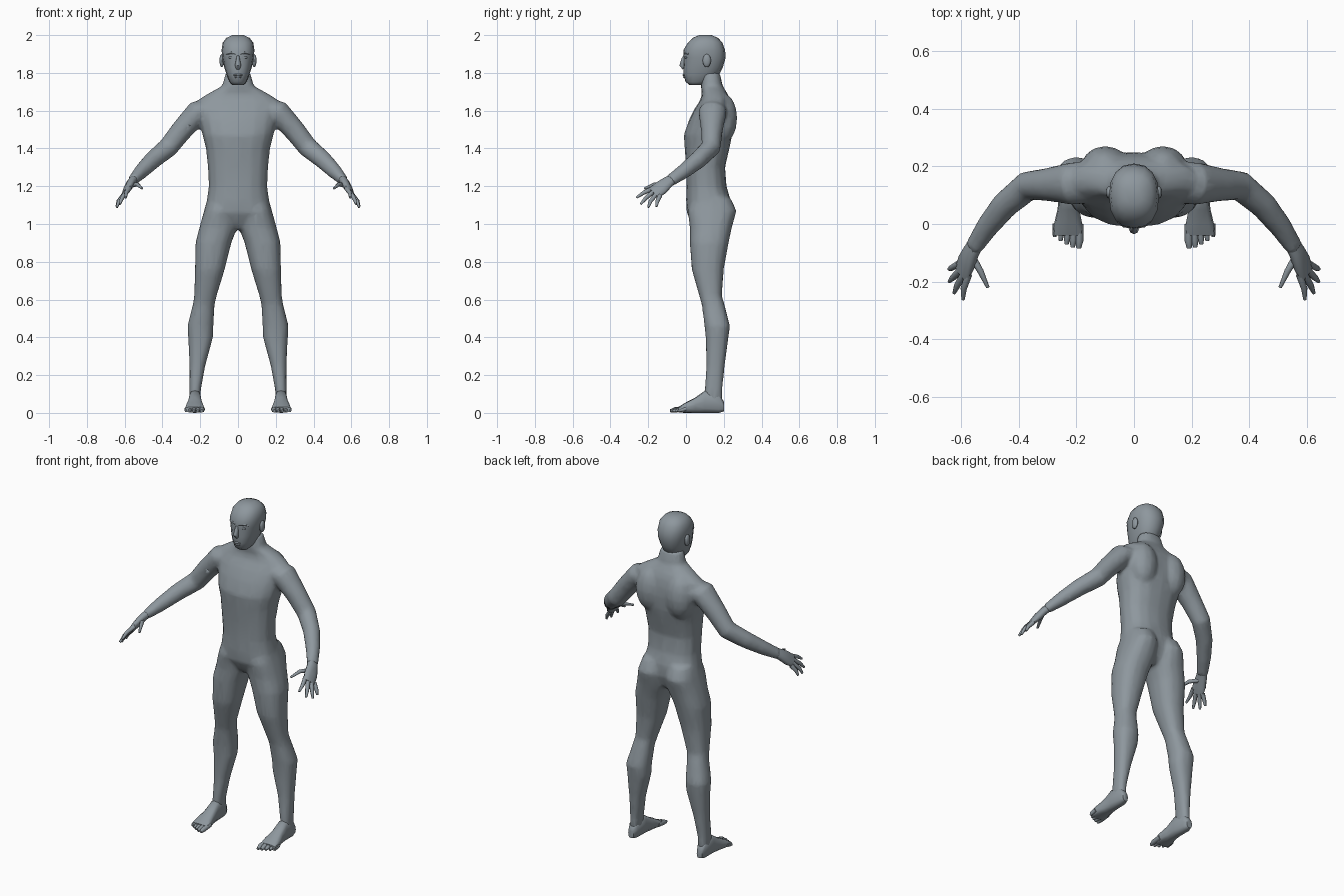
import bpy, bmesh, math
from mathutils import Vector, Matrix

skin = bpy.data.materials.new("grey skin")
skin.diffuse_color = (0.27, 0.31, 0.34, 1)


def loft(bm, rings):
    """Bridge rings of points and cap both ends."""
    rows = [[bm.verts.new(p) for p in r] for r in rings]
    n = len(rows[0])
    for a, b in zip(rows, rows[1:]):
        for i in range(n):
            j = (i + 1) % n
            bm.faces.new((a[i], a[j], b[j], b[i]))
    bm.faces.new(rows[0])
    bm.faces.new(rows[-1])


def unit_ring(n, p):
    """Rounded-square outline; p below 1 makes it boxier."""
    out = []
    for i in range(n):
        t = 2 * math.pi * i / n
        c, s = math.cos(t), math.sin(t)
        out.append((math.copysign(abs(c) ** p, c), math.copysign(abs(s) ** p, s)))
    return out


def slices(bm, axis, rows, s=1, n=16, p=0.85):
    """Loft rows of (position, x0, x1, q0, q1) along z (q is y) or y (q is z)."""
    rings = []
    for pos, x0, x1, q0, q1 in rows:
        ring = []
        for c, d in unit_ring(n, p):
            x = s * ((x0 + x1) / 2 + c * (x1 - x0) / 2)
            q = (q0 + q1) / 2 + d * (q1 - q0) / 2
            ring.append((x, q, pos) if axis == "z" else (x, pos, q))
        rings.append(ring)
    loft(bm, rings)


def tube(bm, path, radii, s=1, ref=(0, 1, 0), n=10, p=1.0):
    """Loft along a path; each radius is (along ref, across ref)."""
    pts = [Vector(q) for q in path]
    rings = []
    for i, c in enumerate(pts):
        t = (pts[min(i + 1, len(pts) - 1)] - pts[max(i - 1, 0)]).normalized()
        u = Vector(ref)
        u = (u - t * u.dot(t)).normalized()
        v = t.cross(u)
        a, b = radii[i]
        ring = [c + u * a * x + v * b * y for x, y in unit_ring(n, p)]
        rings.append([(s * q.x, q.y, q.z) for q in ring])
    loft(bm, rings)


def ball(bm, centre, size, s=1):
    m = Matrix.Translation((s * centre[0], centre[1], centre[2])) @ Matrix.Diagonal((*size, 1))
    bmesh.ops.create_uvsphere(bm, u_segments=12, v_segments=8, radius=1, matrix=m)


def finish(bm, name, angle=50):
    bmesh.ops.recalc_face_normals(bm, faces=bm.faces)
    me = bpy.data.meshes.new(name)
    bm.to_mesh(me)
    bm.free()
    me.materials.append(skin)
    ob = bpy.data.objects.new(name, me)
    bpy.context.collection.objects.link(ob)
    bpy.ops.object.select_all(action="DESELECT")
    ob.select_set(True)
    bpy.context.view_layer.objects.active = ob
    bpy.ops.object.shade_smooth_by_angle(angle=math.radians(angle))
    return ob


# Body: torso, neck, arms and legs fused into one skin
bm = bmesh.new()
torso = [(0.97, 0.05, 0.06, 0.19), (1.0, 0.12, 0.035, 0.215), (1.06, 0.175, 0.003, 0.235),
         (1.13, 0.165, 0.0, 0.235), (1.2, 0.155, 0.003, 0.215), (1.3, 0.16, 0.0, 0.207),
         (1.4, 0.17, -0.007, 0.23), (1.47, 0.188, -0.012, 0.245), (1.55, 0.205, 0.015, 0.25),
         (1.61, 0.215, 0.045, 0.245), (1.655, 0.215, 0.075, 0.235), (1.69, 0.16, 0.085, 0.22),
         (1.73, 0.085, 0.078, 0.195), (1.80, 0.066, 0.085, 0.18)]
slices(bm, "z", [(z, -w, w, f, b) for z, w, f, b in torso])

leg = [(1.14, 0.01, 0.16, 0.03, 0.235), (1.07, 0.004, 0.18, 0.008, 0.268),
       (0.98, 0.004, 0.205, 0.02, 0.243), (0.90, 0.035, 0.225, 0.02, 0.226),
       (0.76, 0.07, 0.228, 0.03, 0.2), (0.62, 0.113, 0.232, 0.07, 0.19),
       (0.57, 0.124, 0.24, 0.084, 0.205), (0.46, 0.13, 0.268, 0.098, 0.233),
       (0.40, 0.132, 0.264, 0.104, 0.225), (0.25, 0.173, 0.257, 0.108, 0.205),
       (0.12, 0.197, 0.257, 0.098, 0.192), (0.05, 0.2, 0.258, 0.1, 0.193)]
arm = [(0.12, 0.15, 1.61), (0.215, 0.14, 1.59), (0.30, 0.137, 1.494), (0.37, 0.132, 1.405),
       (0.45, 0.065, 1.34), (0.51, -0.01, 1.28), (0.56, -0.085, 1.228)]
arm_radii = [(0.07, 0.055), (0.075, 0.066), (0.058, 0.058), (0.052, 0.054),
             (0.047, 0.048), (0.04, 0.04), (0.034, 0.027)]
for s in (-1, 1):
    slices(bm, "z", leg, s)
    tube(bm, arm, arm_radii, s, n=14)
    ball(bm, (0.1, 0.2, 1.56), (0.085, 0.072, 0.13), s)  # shoulder blade
body = finish(bm, "body")
remesh = body.modifiers.new("fuse", "REMESH")
remesh.mode = "VOXEL"
remesh.voxel_size = 0.011
remesh.use_smooth_shade = True
smooth = body.modifiers.new("soften", "SMOOTH")
smooth.factor = 0.5
smooth.iterations = 5
dec = body.modifiers.new("simplify", "DECIMATE")
dec.ratio = 0.25

# Head
bm = bmesh.new()
head = [(1.735, 0.03, 0.02, 0.08), (1.752, 0.045, -0.002, 0.13), (1.79, 0.06, -0.014, 0.175),
        (1.83, 0.073, -0.014, 0.195), (1.88, 0.083, -0.013, 0.21), (1.92, 0.087, -0.014, 0.207),
        (1.96, 0.081, 0.01, 0.193), (1.985, 0.062, 0.035, 0.17), (2.0, 0.03, 0.07, 0.135)]
slices(bm, "z", [(z, -w, w, f, b) for z, w, f, b in head])
finish(bm, "head")

# Face details
bm = bmesh.new()
tube(bm, [(0, 0.0, 1.9), (0, -0.013, 1.87), (0, -0.02, 1.84), (0, -0.01, 1.822)],
     [(0.01, 0.008), (0.012, 0.01), (0.015, 0.017), (0.008, 0.01)], n=8)
finish(bm, "nose")
bm = bmesh.new()
ball(bm, (0, -0.01, 1.789), (0.024, 0.008, 0.006))
ball(bm, (0, -0.008, 1.778), (0.02, 0.008, 0.006))
finish(bm, "lips")
for side, s in (("left", 1), ("right", -1)):
    bm = bmesh.new()
    ball(bm, (0.035, 0.001, 1.882), (0.016, 0.009, 0.007), s)
    finish(bm, side + "_eye")
    bm = bmesh.new()
    tube(bm, [(0.012, -0.009, 1.9), (0.035, -0.005, 1.906), (0.062, 0.014, 1.9)],
         [(0.006, 0.006), (0.007, 0.007), (0.004, 0.004)], s, n=6)
    finish(bm, side + "_brow")
    bm = bmesh.new()
    ball(bm, (0.086, 0.11, 1.865), (0.012, 0.022, 0.035), s)
    finish(bm, side + "_ear")

    # Hand: flat palm, four fingers and a thumb
    bm = bmesh.new()
    across = (0.03, 0.05, -0.04)
    tube(bm, [(0.545, -0.063, 1.243), (0.565, -0.095, 1.222), (0.583, -0.135, 1.19),
              (0.598, -0.172, 1.162)],
         [(0.027, 0.022), (0.033, 0.022), (0.043, 0.02), (0.04, 0.013)], s, across, 10, 0.85)
    fingers = [((0.575, -0.175, 1.188), (0.592, -0.225, 1.165), (0.594, -0.262, 1.14)),
               ((0.59, -0.172, 1.172), (0.615, -0.215, 1.135), (0.625, -0.24, 1.105)),
               ((0.602, -0.158, 1.158), (0.63, -0.188, 1.12), (0.642, -0.2, 1.088)),
               ((0.608, -0.138, 1.15), (0.633, -0.152, 1.12), (0.643, -0.157, 1.092)),
               ((0.562, -0.115, 1.205), (0.533, -0.165, 1.21), (0.508, -0.22, 1.188))]
    for f in fingers:
        tube(bm, f, [(0.013, 0.013), (0.011, 0.011), (0.006, 0.006)], s, across, 8)
    finish(bm, side + "_hand")

    # Foot with five toes
    bm = bmesh.new()
    slices(bm, "y", [(0.2, 0.212, 0.248, 0.008, 0.06), (0.175, 0.2, 0.258, 0, 0.1),
                     (0.10, 0.195, 0.26, 0, 0.118), (0.05, 0.19, 0.266, 0, 0.082),
                     (0.0, 0.18, 0.278, 0, 0.056), (-0.04, 0.176, 0.284, 0.002, 0.032)],
           s, 12, 0.7)
    for i, tip in enumerate((-0.084, -0.08, -0.07, -0.058, -0.044)):
        x, r = 0.19 + 0.021 * i, 0.014 - 0.001 * i
        tube(bm, [(x, 0.0, 0.022), (x, tip + 0.025, 0.016), (x + 0.002, tip, 0.01)],
             [(r, r), (r, r), (r * 0.6, r * 0.6)], s, (1, 0, 0), 8)
    finish(bm, side + "_foot")
